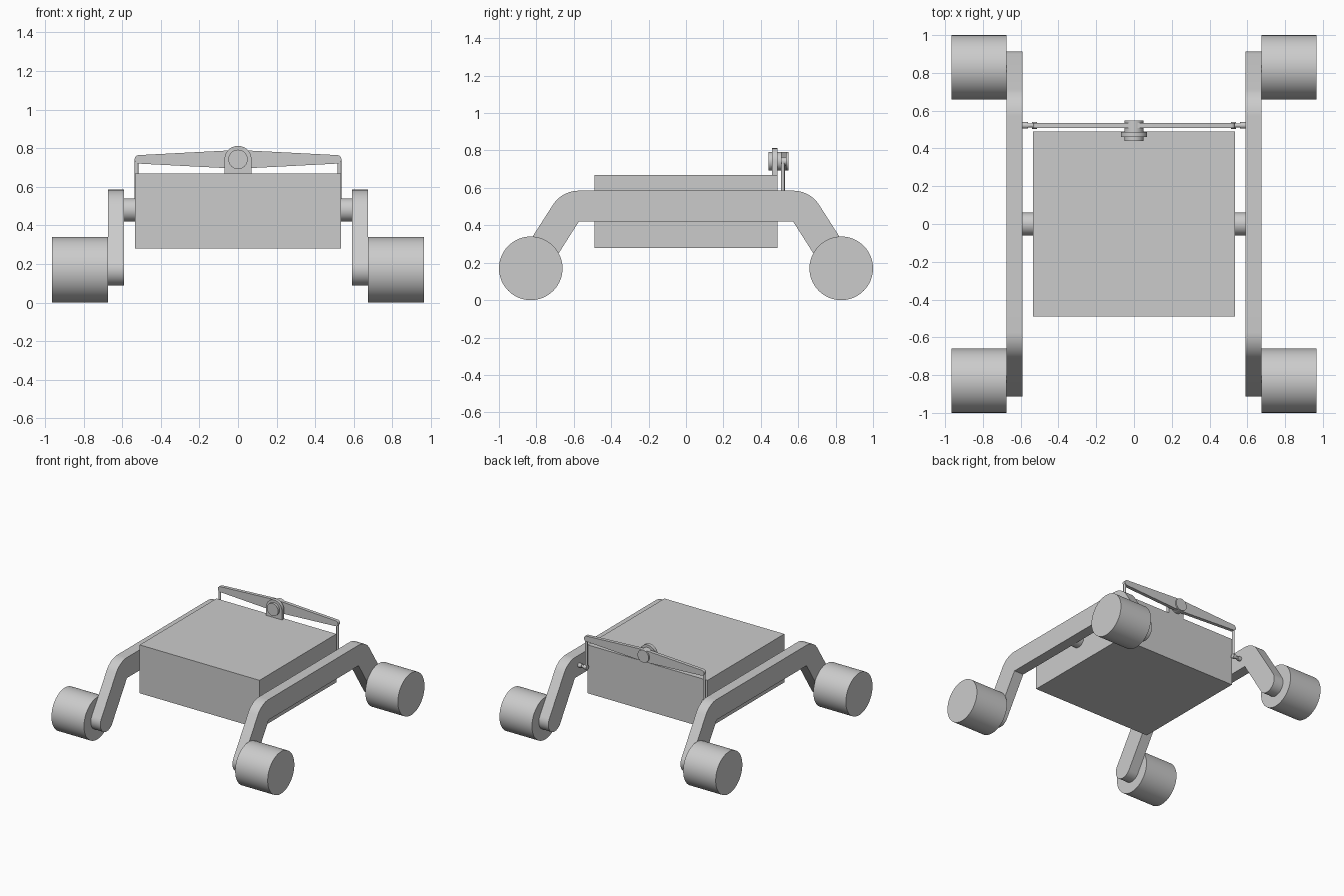
import bpy, bmesh, math
from mathutils import Matrix

if "Cube" in bpy.data.objects:
    bpy.data.objects.remove(bpy.data.objects["Cube"], do_unlink=True)

GREY = (0.6, 0.6, 0.6, 1)
mat = bpy.data.materials.new("plain grey")
mat.use_nodes = True
mat.diffuse_color = GREY
mat.node_tree.nodes["Principled BSDF"].inputs["Base Color"].default_value = GREY


def finish(name, bm, smooth=True):
    bmesh.ops.recalc_face_normals(bm, faces=bm.faces)
    mesh = bpy.data.meshes.new(name)
    bm.to_mesh(mesh)
    bm.free()
    mesh.materials.append(mat)
    ob = bpy.data.objects.new(name, mesh)
    bpy.context.collection.objects.link(ob)
    if smooth:
        bpy.ops.object.select_all(action='DESELECT')
        ob.select_set(True)
        bpy.context.view_layer.objects.active = ob
        bpy.ops.object.shade_smooth_by_angle(angle=math.radians(30))
    return ob


def box(name, lo, hi):
    bm = bmesh.new()
    bmesh.ops.create_cube(bm, size=1)
    for v in bm.verts:
        v.co = [lo[i] + (v.co[i] + 0.5) * (hi[i] - lo[i]) for i in range(3)]
    return finish(name, bm, False)


def cylinder(name, axis, start, end, a, b, radius, sides=48):
    """Cylinder along an axis; a and b are its other two coordinates in order."""
    bm = bmesh.new()
    bmesh.ops.create_cone(bm, cap_ends=True, segments=sides, radius1=radius,
                          radius2=radius, depth=abs(end - start))
    mid = (start + end) / 2
    turn, pos = {'X': (Matrix.Rotation(math.pi / 2, 4, 'Y'), (mid, a, b)),
                 'Y': (Matrix.Rotation(math.pi / 2, 4, 'X'), (a, mid, b)),
                 'Z': (Matrix.Identity(4), (a, b, mid))}[axis]
    bmesh.ops.transform(bm, matrix=Matrix.Translation(pos) @ turn, verts=bm.verts)
    return finish(name, bm)


def extrude(name, axis, outline, start, end):
    """Outline in (y, z) swept along X, or in (x, z) swept along Y."""
    bm = bmesh.new()
    place = (lambda p: (start, *p)) if axis == 'X' else (lambda p: (p[0], start, p[1]))
    face = bm.faces.new([bm.verts.new(place(p)) for p in outline])
    swept = bmesh.ops.extrude_face_region(bm, geom=[face])
    verts = [g for g in swept["geom"] if isinstance(g, bmesh.types.BMVert)]
    d = end - start
    bmesh.ops.translate(bm, verts=verts, vec=(d, 0, 0) if axis == 'X' else (0, d, 0))
    return finish(name, bm)


def arc(cx, cz, radius, a0, a1, steps=16):
    angles = [math.radians(a0 + (a1 - a0) * i / steps) for i in range(steps + 1)]
    return [(cx + radius * math.cos(a), cz + radius * math.sin(a)) for a in angles]


# Body box
box("body", (-0.535, -0.49, 0.28), (0.535, 0.49, 0.67))

# Rocker outline: rounded shoulder, sloping leg, rounded foot at the wheel hub
WHEEL_Y, WHEEL_Z, WHEEL_R = 0.83, 0.17, 0.17
LEAN = 33
half = (arc(0.573, 0.42, 0.165, 90, LEAN)
        + arc(WHEEL_Y, WHEEL_Z, 0.083, LEAN, LEAN - 180)
        + [(0.573, 0.42)])
rocker = half + [(-y, z) for y, z in reversed(half)]

for side, s in (("left", 1), ("right", -1)):
    extrude(side + "_rocker_arm", 'X', rocker, s * 0.59, s * 0.675)
    cylinder(side + "_rocker_pivot", 'X', s * 0.53, s * 0.59, 0, 0.48, 0.06)
    for end, e in (("front", -1), ("back", 1)):
        cylinder(f"{end}_{side}_wheel", 'X', s * 0.675, s * 0.965,
                 e * WHEEL_Y, WHEEL_Z, WHEEL_R, 64)
    # Link from the balance bar down to the arm
    cylinder(side + "_link_rod", 'Z', 0.505, 0.74, s * 0.526, 0.518, 0.01, 20)
    cylinder(side + "_link_eye", 'X', s * 0.514, s * 0.54, 0.522, 0.505, 0.018, 24)
    cylinder(side + "_link_pin", 'X', s * 0.535, s * 0.59, 0.522, 0.505, 0.011, 20)
    cylinder(side + "_link_collar", 'X', s * 0.56, s * 0.59, 0.522, 0.505, 0.017, 24)

# Balance bar, tapered towards rounded tips
TIP_X, BAR_Z = 0.514, 0.742
bar = (arc(TIP_X, BAR_Z, 0.022, -87, 87, 10) + [(0.05, 0.788), (-0.05, 0.788)]
       + arc(-TIP_X, BAR_Z, 0.022, 93, 267, 10) + [(-0.05, 0.696), (0.05, 0.696)])
extrude("balance_bar", 'Y', bar, 0.508, 0.536)

# Round-topped bracket and its pin
bracket = [(-0.07, 0.66), (0.07, 0.66)] + arc(0, 0.742, 0.07, 0, 180, 24)
extrude("bar_bracket", 'Y', bracket, 0.46, 0.488)
cylinder("bar_pivot_pin", 'Y', 0.44, 0.547, 0, 0.742, 0.05)
